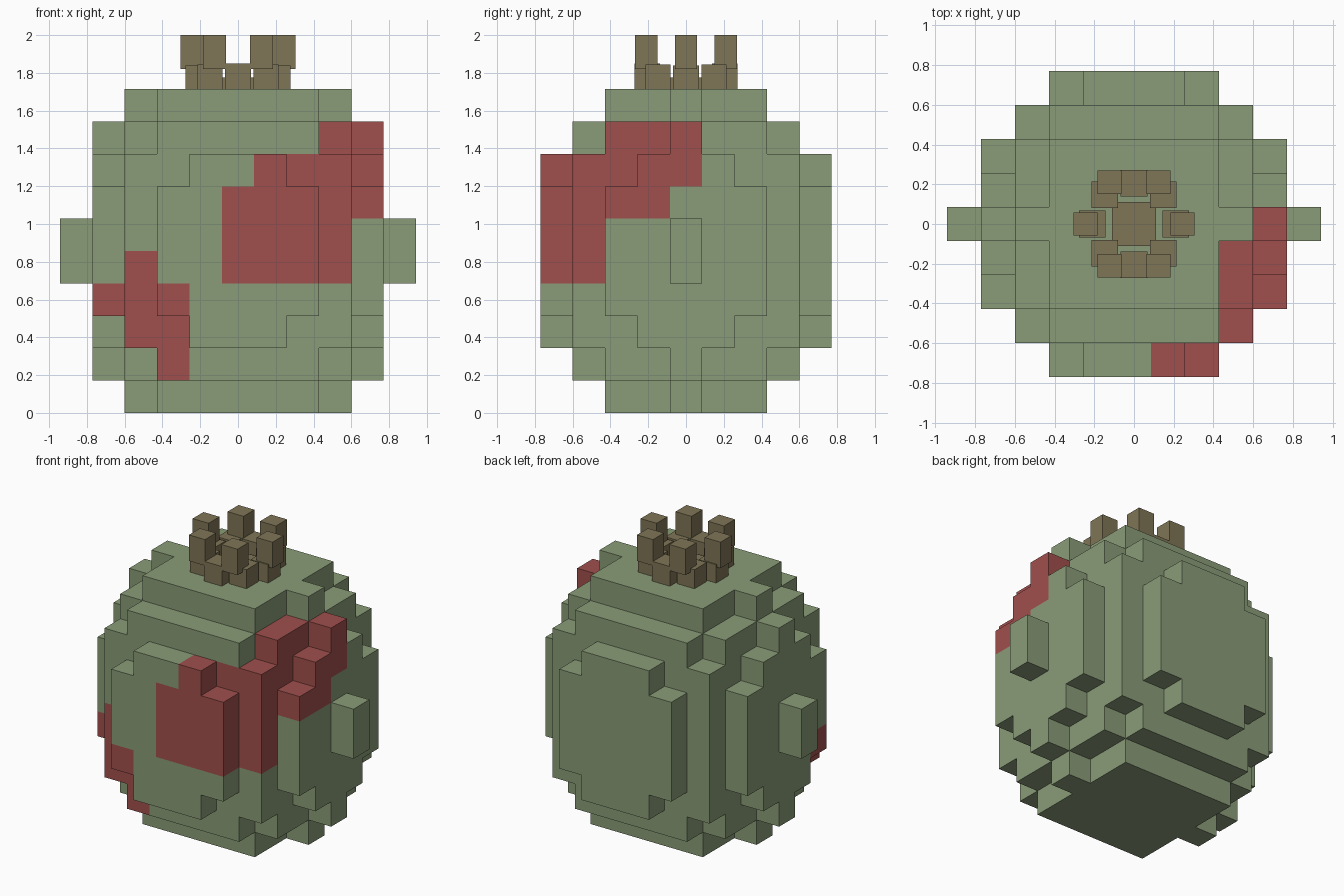
import bpy, bmesh, math
from mathutils import Vector

if "Cube" in bpy.data.objects:
    bpy.data.objects.remove(bpy.data.objects["Cube"])

U = 1.714 / 10          # edge of one cube cell


def material(name, rgb):
    m = bpy.data.materials.new(name)
    m.diffuse_color = (*rgb, 1)
    m.use_nodes = True
    m.node_tree.nodes["Principled BSDF"].inputs["Base Color"].default_value = m.diffuse_color
    return m


GREEN = material("rind_green", (0.254, 0.332, 0.188))
RED = material("blush_red", (0.352, 0.080, 0.074))
BROWN = material("crown_brown", (0.212, 0.178, 0.093))


def filled(i, j, k):
    """True where the blocky fruit is solid (symmetric in all three axes)."""
    if not 0 <= k <= 9:
        return False
    a, b, m = abs(i), abs(j), min(k, 9 - k)
    if m == 0:
        return (a <= 2 and b <= 2) or (a == 3 and b == 0)
    if m == 1:
        return (b <= 3 and a <= 2) or (b <= 2 and a <= 3) or (b == 0 and a <= 4)
    plate = 1 if m == 2 else 2
    if a <= 3 and b <= 3:
        return True
    if (b == 4 and a <= plate) or (a == 4 and b <= plate):
        return True
    return m == 4 and a == 5 and b == 0      # side knobs


# Blush patches: per layer, (lowest column, furthest back row) and column range
BIG_PATCH = {4: (0, -3), 5: (0, -3), 6: (0, -1), 7: (1, 0), 8: (3, 0)}
SMALL_PATCH = {1: (-2, -2), 2: (-3, -2), 3: (-4, -2), 4: (-3, -3)}


def is_red(i, j, k):
    if k in BIG_PATCH and i >= BIG_PATCH[k][0] and j <= BIG_PATCH[k][1]:
        return True
    return k in SMALL_PATCH and SMALL_PATCH[k][0] <= i <= SMALL_PATCH[k][1] and j <= -2


def finish(bm, name, mats):
    me = bpy.data.meshes.new(name)
    bm.to_mesh(me)
    bm.free()
    for m in mats:
        me.materials.append(m)
    ob = bpy.data.objects.new(name, me)
    bpy.context.collection.objects.link(ob)
    return ob


# Fruit body: only the exposed cell faces, then merged into large flat faces
bm = bmesh.new()
for i in range(-5, 6):
    for j in range(-4, 5):
        for k in range(10):
            if not filled(i, j, k):
                continue
            c = Vector((i, j, k + 0.5)) * U
            for axis in range(3):
                for s in (-1, 1):
                    n = Vector((0, 0, 0))
                    n[axis] = s
                    if filled(i + int(n.x), j + int(n.y), k + int(n.z)):
                        continue
                    p, q = Vector((0, 0, 0)), Vector((0, 0, 0))
                    p[(axis + 1) % 3] = 1
                    q[(axis + 2) % 3] = s
                    corners = (-p - q, p - q, p + q, -p + q)
                    f = bm.faces.new([bm.verts.new(c + (n + d) * U / 2) for d in corners])
                    f.material_index = int(is_red(i, j, k))
bmesh.ops.remove_doubles(bm, verts=bm.verts, dist=1e-4)
bmesh.ops.dissolve_limit(bm, angle_limit=math.radians(1), verts=bm.verts,
                         edges=bm.edges, delimit={'MATERIAL'})
finish(bm, "fruit_body", [GREEN, RED])


def box(name, x, y, z0, z1, w, d):
    bm = bmesh.new()
    bmesh.ops.create_cube(bm, size=1)
    for v in bm.verts:
        v.co = (x + v.co.x * w, y + v.co.y * d, (z0 + z1) / 2 + v.co.z * (z1 - z0))
    finish(bm, name, [BROWN])


# Crown: low core, ring of eight base blocks, six upright prongs
BASE = 1.71
box("crown_core", 0, 0, BASE, 1.775, 0.22, 0.22)
for s in (-1, 1):
    box("crown_base_side", s * 0.21, 0, BASE, 1.84, 0.135, 0.135)
    box("crown_base_end", 0, s * 0.205, BASE, 1.85, 0.135, 0.135)
    box("crown_prong_side", s * 0.244, 0, 1.82, 2.0, 0.122, 0.118)
    for t in (-1, 1):
        box("crown_base_corner", s * 0.148, t * 0.148, BASE, 1.845, 0.134, 0.134)
        box("crown_prong", s * 0.124, t * 0.21, 1.82, 2.0, 0.122, 0.12)
